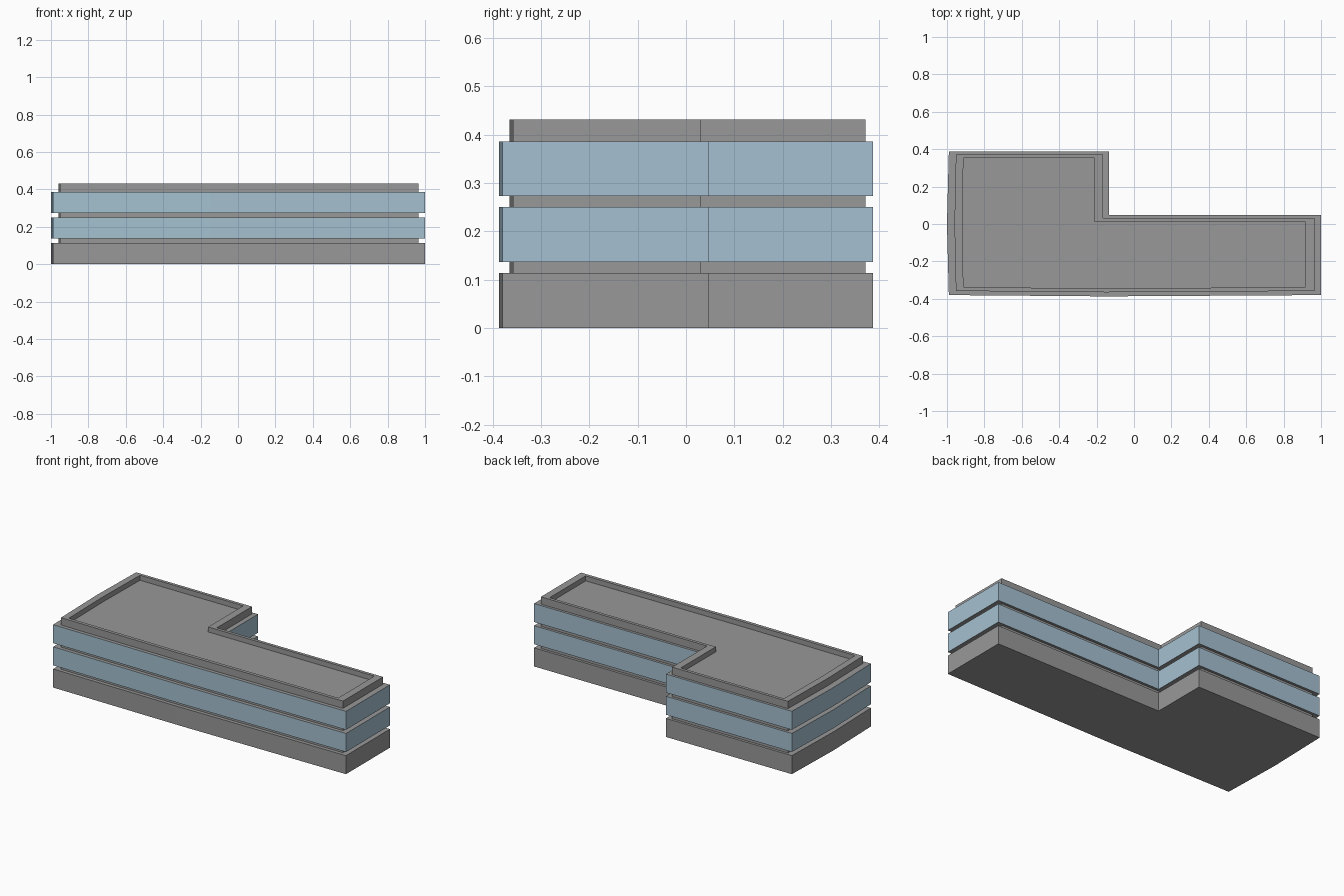
import bpy, bmesh

if "Cube" in bpy.data.objects:
    bpy.data.objects.remove(bpy.data.objects["Cube"])


def material(name, rgb):
    m = bpy.data.materials.new(name)
    m.diffuse_color = (*rgb, 1)
    m.use_nodes = True
    m.node_tree.nodes["Principled BSDF"].inputs["Base Color"].default_value = m.diffuse_color
    return m


GREY = material("concrete grey", (0.315, 0.315, 0.315))
BLUE = material("window blue", (0.375, 0.53, 0.635))

# L-shaped plans, counter-clockwise, with slightly bent front and left sides
OUTER = [(-0.99, -0.38), (-0.15, -0.387), (1, -0.38), (1, 0.047),
         (-0.135, 0.047), (-0.135, 0.387), (-0.99, 0.387), (-1, 0.0)]
INSET = [(-0.952, -0.358), (-0.15, -0.365), (0.964, -0.358), (0.964, 0.031),
         (-0.165, 0.031), (-0.165, 0.371), (-0.952, 0.371), (-0.96, 0.0)]
INNER = [(-0.912, -0.338), (-0.15, -0.344), (0.918, -0.338), (0.918, 0.012),
         (-0.211, 0.012), (-0.211, 0.352), (-0.912, 0.352), (-0.918, 0.0)]


def stack(name, rings, side=GREY):
    """Closed solid through successive (plan, z) rings; caps are grey."""
    bm = bmesh.new()
    loops = [[bm.verts.new((x, y, z)) for x, y in plan] for plan, z in rings]
    for a, b in zip(loops, loops[1:]):
        for i in range(len(a)):
            j = (i + 1) % len(a)
            bm.faces.new((a[i], a[j], b[j], b[i])).material_index = 1
    bm.faces.new(loops[0][::-1])
    bm.faces.new(loops[-1])
    bmesh.ops.recalc_face_normals(bm, faces=bm.faces)
    me = bpy.data.meshes.new(name)
    bm.to_mesh(me)
    bm.free()
    me.materials.append(GREY)
    me.materials.append(side)
    ob = bpy.data.objects.new(name, me)
    bpy.context.collection.objects.link(ob)


# Ground storey, two glazed storeys and the recessed joints between them
stack("ground_storey", [(OUTER, 0), (OUTER, 0.114)])
for n, z in enumerate((0.114, 0.25), 1):
    stack(f"recess_{n}", [(INSET, z), (INSET, z + 0.0225)])
    stack(f"window_band_{n}", [(OUTER, z + 0.0225), (OUTER, z + 0.136)], BLUE)

# Roof with raised parapet and sunken deck
stack("roof_parapet", [(INSET, 0.386), (INSET, 0.431), (INNER, 0.431), (INNER, 0.40)])
